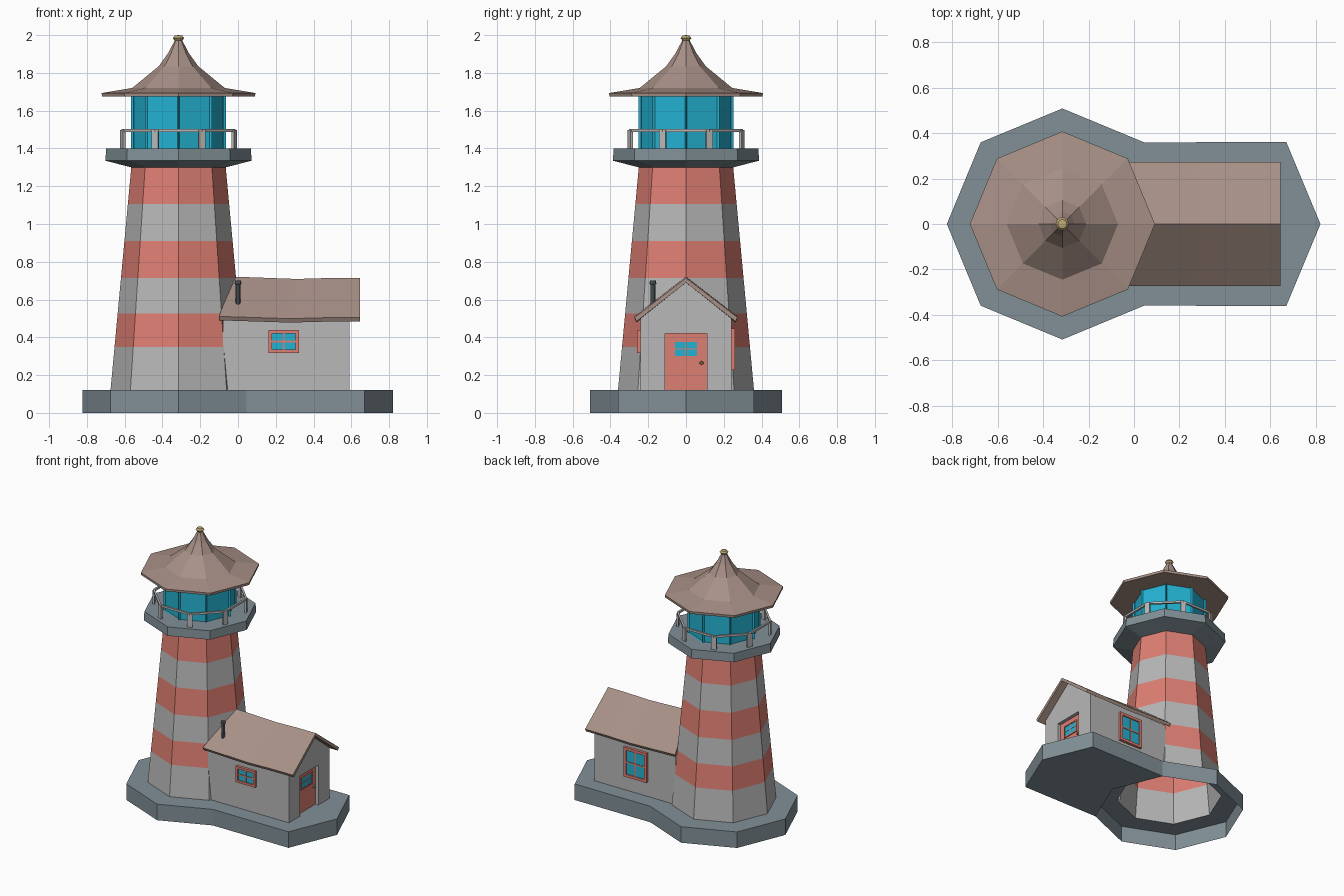
import bpy, bmesh
from math import sin, cos, pi, radians
from mathutils import Matrix, Vector

if "Cube" in bpy.data.objects:
    bpy.data.objects.remove(bpy.data.objects["Cube"])

TX = -0.315  # tower axis


def material(name, rgb):
    m = bpy.data.materials.new(name)
    m.diffuse_color = (*rgb, 1)
    m.use_nodes = True
    m.node_tree.nodes["Principled BSDF"].inputs["Base Color"].default_value = m.diffuse_color
    return m


RED = material("red_paint", (0.73, 0.21, 0.17))
WHITE = material("wall_grey", (0.48, 0.48, 0.48))
BROWN = material("roof_brown", (0.39, 0.28, 0.24))
STONE = material("blue_stone", (0.22, 0.28, 0.31))
GLASS = material("glass", (0.017, 0.45, 0.65))
GOLD = material("brass", (0.5, 0.38, 0.18))
DARK = material("dark_metal", (0.1, 0.12, 0.13))


def finish(name, bm, mats, normals=True):
    if normals:
        bmesh.ops.recalc_face_normals(bm, faces=bm.faces)
    me = bpy.data.meshes.new(name)
    bm.to_mesh(me)
    bm.free()
    for m in mats:
        me.materials.append(m)
    ob = bpy.data.objects.new(name, me)
    bpy.context.collection.objects.link(ob)
    return ob


def add_box(bm, c, size, rot=0, mat=0):
    M = Matrix.Translation(c) @ Matrix.Rotation(rot, 4, 'Z') @ Matrix.Diagonal((*size, 1))
    vs = bmesh.ops.create_cube(bm, size=1, matrix=M)["verts"]
    for f in {f for v in vs for f in v.link_faces}:
        f.material_index = mat


def ring(r, z, off=0, n=8, x=TX, y=0):
    return [Vector((x + r * cos(off + 2 * pi * i / n), y + r * sin(off + 2 * pi * i / n), z))
            for i in range(n)]


def lathe(bm, profile, mats=None, off=0, n=8, closed=False, x=TX, y=0):
    """Faceted turned shape; a radius of 0 closes to a point."""
    rows = [[bm.verts.new(p) for p in (ring(r, z, off, n, x, y) if r else [Vector((x, y, z))])]
            for r, z in profile]
    pairs = list(zip(rows, rows[1:])) + ([(rows[-1], rows[0])] if closed else [])
    for k, (a, b) in enumerate(pairs):
        for i in range(n):
            j = (i + 1) % n
            q = [a[i % len(a)], a[j % len(a)], b[j % len(b)], b[i % len(b)]]
            f = bm.faces.new(list(dict.fromkeys(q)))
            f.material_index = mats[k] if mats else 0


# Base slab: octagon joined to a pointed house footing, hollow under the tower
bm = bmesh.new()
outer = ring(0.508, 0.12)
inner = ring(0.36, 0.12)
for i in range(8):
    j = (i + 1) % 8
    bm.faces.new([bm.verts.new(p) for p in (inner[i], outer[i], outer[j], inner[j])])
    if i not in (0, 7):
        low = [Vector((p.x, p.y, 0)) for p in (outer[i], outer[j])]
        bm.faces.new([bm.verts.new(p) for p in (low[0], low[1], outer[j], outer[i])])
foot = [outer[7], Vector((0.67, -0.36, 0.12)), Vector((0.82, 0, 0.12)),
        Vector((0.67, 0.36, 0.12)), outer[1], outer[0]]
bm.faces.new([bm.verts.new(p) for p in foot])
bm.faces.new([bm.verts.new((p.x, p.y, 0)) for p in reversed(foot)])
for a, b in zip(foot[:4], foot[1:5]):
    bm.faces.new([bm.verts.new(p) for p in ((a.x, a.y, 0), (b.x, b.y, 0), b, a)])
bmesh.ops.remove_doubles(bm, verts=bm.verts, dist=1e-4)
finish("base_slab", bm, [STONE], normals=False)

# Striped tapering tower
bm = bmesh.new()
levels = [0.12, 0.35, 0.525, 0.715, 0.91, 1.105, 1.30]
lathe(bm, [(0.36 - 0.11 * (z - 0.12) / 1.18, z) for z in levels], [0, 1, 0, 1, 0, 1])
finish("tower", bm, [WHITE, RED])

# Gallery deck
bm = bmesh.new()
lathe(bm, [(0.25, 1.30), (0.387, 1.335), (0.383, 1.40), (0, 1.40)])
finish("gallery_deck", bm, [STONE])

# Lantern room with recessed glass panes
bm = bmesh.new()
lathe(bm, [(0.252, 1.40), (0.252, 1.68)])
panes = list(bm.faces)
bmesh.ops.inset_individual(bm, faces=panes, thickness=0.024, use_even_offset=True)
for f in panes:
    f.material_index = 1
    n = Vector((f.calc_center_median().x - TX, f.calc_center_median().y, 0)).normalized()
    g = bmesh.ops.extrude_discrete_faces(bm, faces=[f])["faces"][0]
    g.material_index = 1
    bmesh.ops.translate(bm, verts=g.verts, vec=-0.014 * n)
bmesh.ops.remove_doubles(bm, verts=bm.verts, dist=1e-5)
finish("lantern_room", bm, [WHITE, GLASS])

# Railing: octagonal rail on flat posts
bm = bmesh.new()
h = radians(22.5)
lathe(bm, [(0.313, 1.488), (0.328, 1.488), (0.328, 1.503), (0.313, 1.503)], off=h, closed=True)
for i in range(8):
    a = h + i * pi / 4
    add_box(bm, (TX + 0.32 * cos(a), 0.32 * sin(a), 1.448), (0.014, 0.038, 0.1), a)
finish("gallery_railing", bm, [WHITE])

# Flared lantern roof and finial
bm = bmesh.new()
lathe(bm, [(0, 1.675), (0.405, 1.675), (0.407, 1.693), (0.245, 1.72), (0.105, 1.835),
           (0.055, 1.905), (0.018, 1.975), (0, 1.978)])
finish("lantern_roof", bm, [BROWN])
bm = bmesh.new()
lathe(bm, [(0, 1.968), (0.02, 1.971), (0.03, 1.984), (0.02, 1.997), (0, 2.0)], n=10)
finish("roof_finial", bm, [GOLD])

# House walls with a door recess in the gable
bm = bmesh.new()
X0, X1, XD, W, D = -0.08, 0.59, 0.56, 0.24, 0.11
gable = [(-W, .12), (-D, .12), (-D, .42), (D, .42), (D, .12), (W, .12), (W, .5), (0, .69), (-W, .5)]
bm.faces.new([bm.verts.new((X1, y, z)) for y, z in gable])
for s in (-1, 1):
    q = [(X0, s * W, .12), (X1, s * W, .12), (X1, s * W, .5), (X0, s * W, .5)]
    bm.faces.new([bm.verts.new(p) for p in q[::-s]])
for (ya, za), (yb, zb) in zip(gable[1:4], gable[2:5]):
    bm.faces.new([bm.verts.new(p) for p in ((X1, yb, zb), (X1, ya, za), (XD, ya, za), (XD, yb, zb))])
bmesh.ops.remove_doubles(bm, verts=bm.verts, dist=1e-4)
finish("house_walls", bm, [WHITE], normals=False)

# House roof: two thin slopes with a slightly uneven ridge and eaves
bm = bmesh.new()
section = [(-0.273, .505), (0, .715), (0.273, .505), (0.262, .484), (0, .69), (-0.262, .484)]
rows = []
for t, dz in ((0, 0.006), (0.25, 0), (0.5, -0.006), (0.75, -0.001), (1, 0)):
    row = []
    for y, z in section:
        start = -0.02 - 0.08 * abs(y) / 0.27
        row.append(bm.verts.new((start + t * (0.645 - start), y, z + dz)))
    rows.append(row)
for a, b in zip(rows, rows[1:]):
    for i in range(6):
        j = (i + 1) % 6
        bm.faces.new((a[i], a[j], b[j], b[i]))
for r in (rows[0], rows[-1]):
    bm.faces.new((r[0], r[1], r[4], r[5]))
    bm.faces.new((r[1], r[2], r[3], r[4]))
finish("house_roof", bm, [BROWN])


def window(name, c, w, h, bar, thick, along_x=True):
    """Framed four-pane window centred at c on a wall."""
    bm = bmesh.new()

    def part(u, v, su, sv, d, mat):
        off = Vector((u, 0, v)) if along_x else Vector((0, u, v))
        add_box(bm, Vector(c) + off, (su, d, sv) if along_x else (d, su, sv), 0, mat)

    part(0, 0, w - bar, h - bar, thick * 0.4, 1)
    for s in (-1, 1):
        part(s * (w - bar) / 2, 0, bar, h, thick, 0)
        part(0, s * (h - bar) / 2, w - 2 * bar, bar, thick, 0)
    part(0, 0, bar * 0.5, h - 2 * bar, thick * 0.7, 0)
    part(0, 0, w - 2 * bar, bar * 0.5, thick * 0.7, 0)
    finish(name, bm, [RED, GLASS])


window("front_window", (0.242, -0.245, 0.378), 0.16, 0.12, 0.017, 0.028)
window("back_window", (0.242, 0.245, 0.338), 0.19, 0.22, 0.02, 0.028)

# Door, its window and knob
bm = bmesh.new()
add_box(bm, (0.555, 0, 0.27), (0.02, 2 * D, 0.30))
finish("door", bm, [RED])
window("door_window", (0.566, 0, 0.338), 0.135, 0.09, 0.008, 0.012, along_x=False)
bm = bmesh.new()
bmesh.ops.create_icosphere(bm, subdivisions=1, radius=0.011,
                           matrix=Matrix.Translation((0.573, 0.082, 0.265)))
finish("door_knob", bm, [GOLD])

# Stove pipe on the front roof slope
bm = bmesh.new()
lathe(bm, [(0, 0.56), (0.013, 0.56), (0.013, 0.68), (0.018, 0.683), (0.016, 0.7), (0, 0.7)],
      x=0.0, y=-0.175)
finish("stove_pipe", bm, [DARK])
